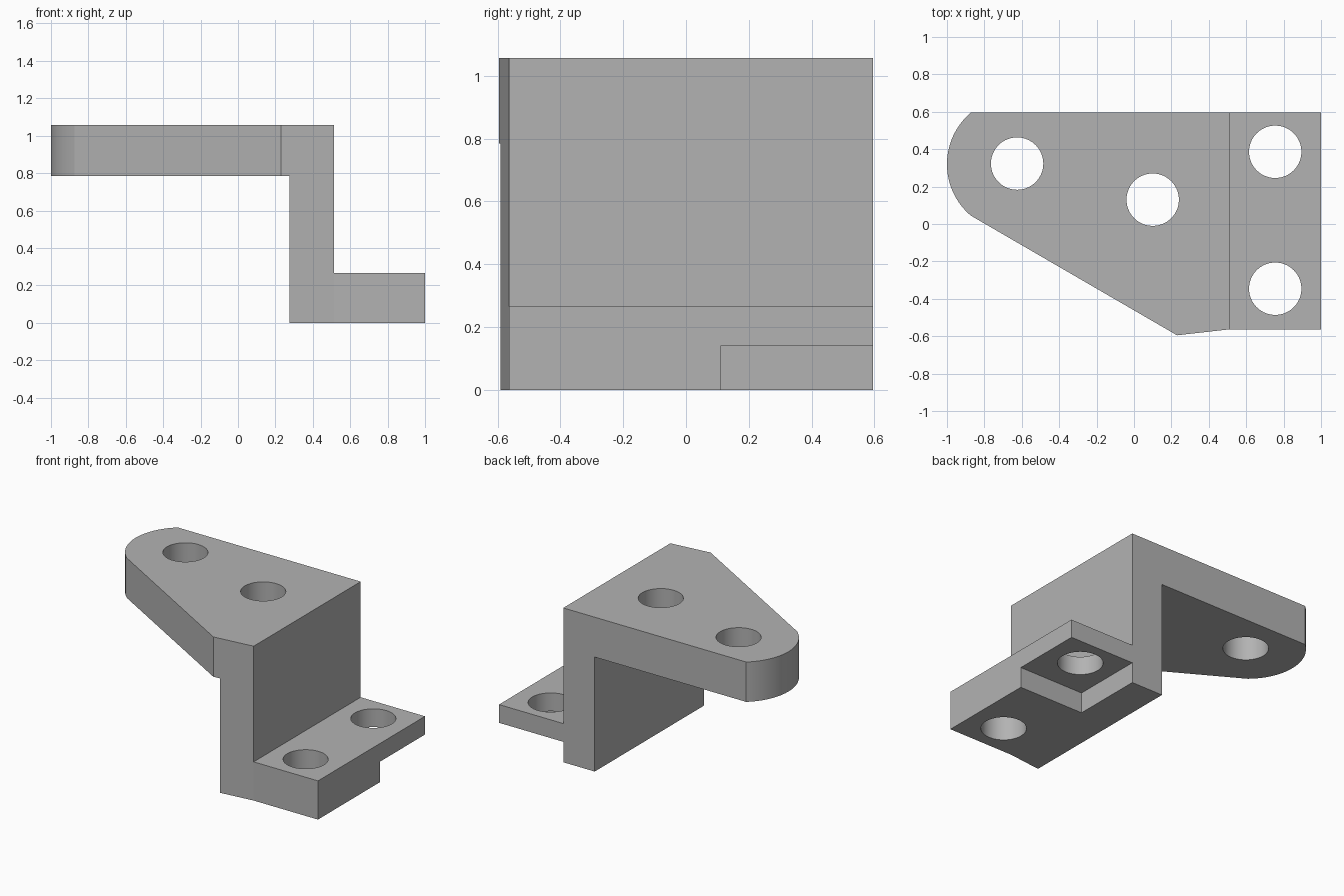
import bpy, bmesh, math
from mathutils import Vector

default = bpy.data.objects.get("Cube")
if default:
    bpy.data.objects.remove(default, do_unlink=True)

TOP, BACK, FRONT, STEP = 1.057, 0.595, -0.595, 0.513
HOLE_R = 0.14

metal = bpy.data.materials.new("plain grey")
metal.use_nodes = True
grey = (0.45, 0.45, 0.45, 1)
metal.diffuse_color = grey
metal.node_tree.nodes["Principled BSDF"].inputs["Base Color"].default_value = grey


def prism(name, points, sweep):
    """Closed solid made by sweeping a flat outline along a vector."""
    bm = bmesh.new()
    face = bm.faces.new([bm.verts.new(p) for p in points])
    swept = bmesh.ops.extrude_face_region(bm, geom=[face], use_keep_orig=True)
    verts = [v for v in swept["geom"] if isinstance(v, bmesh.types.BMVert)]
    bmesh.ops.translate(bm, vec=Vector(sweep), verts=verts)
    bmesh.ops.recalc_face_normals(bm, faces=bm.faces)
    mesh = bpy.data.meshes.new(name)
    bm.to_mesh(mesh)
    bm.free()
    mesh.materials.append(metal)
    obj = bpy.data.objects.new(name, mesh)
    bpy.context.collection.objects.link(obj)
    return obj


def combine(body, tool, operation):
    """Apply a boolean and discard the tool."""
    tool.hide_render = True
    mod = body.modifiers.new("cut", 'BOOLEAN')
    mod.operation, mod.solver, mod.object = operation, 'EXACT', tool
    bpy.context.view_layer.objects.active = body
    bpy.ops.object.modifier_apply(modifier=mod.name)
    bpy.data.objects.remove(tool, do_unlink=True)


def arc(cx, cy, r, start, end, n):
    return [(cx + r * math.cos(start + (end - start) * i / n),
             cy + r * math.sin(start + (end - start) * i / n)) for i in range(n + 1)]


# Plan outline with a rounded nose on the right-hand end
half = math.asin(0.275 / 0.361)
outline = arc(-0.639, 0.32, 0.361, math.pi - half, math.pi + half, 32)
outline += [(0.23, FRONT), (STEP, -0.563), (1, -0.563), (1, BACK)]
bracket = prism("bracket", [(x, y, 0) for x, y in outline], (0, 0, TOP))

# Stepped side profile: shelf, upright web and foot
profile = [(-1.2, 0.784), (0.275, 0.784), (0.275, -0.1), (1.2, -0.1),
           (1.2, 0.265), (STEP, 0.265), (STEP, 1.3), (-1.2, 1.3)]
combine(bracket, prism("step_profile", [(x, -1, z) for x, z in profile], (0, 2, 0)),
        'INTERSECT')

# Recess under the back half of the foot
recess = [(STEP, 0.11), (1.2, 0.11), (1.2, 0.8), (STEP, 0.8)]
combine(bracket, prism("foot_recess", [(x, y, -0.2) for x, y in recess], (0, 0, 0.34)),
        'DIFFERENCE')

# Bolt holes through the shelf and the foot
for x, y in [(-0.625, 0.323), (0.10, 0.13), (0.755, 0.386), (0.755, -0.346)]:
    ring = arc(x, y, HOLE_R, 0, 2 * math.pi, 96)[:-1]
    combine(bracket, prism("hole_cutter", [(a, b, -0.3) for a, b in ring], (0, 0, 1.8)),
            'DIFFERENCE')

# Smooth the curved walls, keep every other edge crisp
bpy.ops.object.select_all(action='DESELECT')
bracket.select_set(True)
bpy.context.view_layer.objects.active = bracket
bpy.ops.object.shade_smooth_by_angle(angle=math.radians(5))
